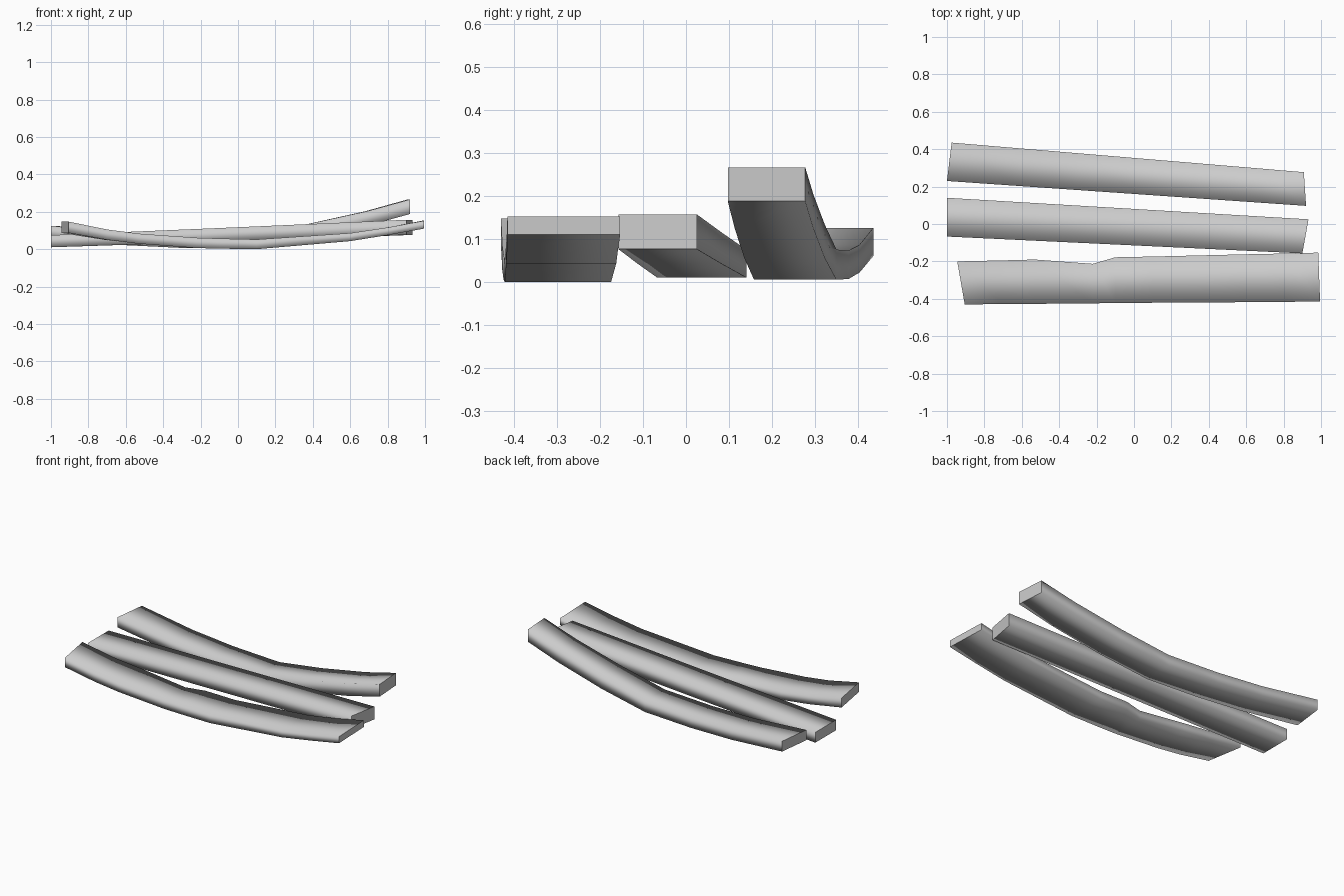
import bpy
import bmesh

if "Cube" in bpy.data.objects:
    bpy.data.objects.remove(bpy.data.objects["Cube"])


def plank(name, stations):
    """Each station: (x_front, y_front, x_back, y_back, z_bottom, z_top)."""
    bm = bmesh.new()
    rings = []
    for xf, yf, xb, yb, z0, z1 in stations:
        rings.append([bm.verts.new(p) for p in
                      ((xf, yf, z0), (xb, yb, z0), (xb, yb, z1), (xf, yf, z1))])
    for a, b in zip(rings, rings[1:]):
        for i in range(4):
            j = (i + 1) % 4
            bm.faces.new((a[i], a[j], b[j], b[i]))
    ends = [bm.faces.new(rings[0]), bm.faces.new(rings[-1])]
    for f in bm.faces:
        f.smooth = True
    for f in ends:
        for e in f.edges:
            e.smooth = False
    bmesh.ops.recalc_face_normals(bm, faces=bm.faces)
    me = bpy.data.meshes.new(name)
    bm.to_mesh(me)
    bm.free()
    ob = bpy.data.objects.new(name, me)
    bpy.context.collection.objects.link(ob)
    return ob


def tapered(left, right, profile):
    """Stations along a straight tapering plank; profile: (t, z_bottom, z_top)."""
    return [tuple(a + (b - a) * t for a, b in zip(left, right)) + (z0, z1)
            for t, z0, z1 in profile]


# back plank, curling up at its right end
plank("back_plank", tapered((-1.0, 0.23, -0.975, 0.435), (0.92, 0.097, 0.908, 0.277), [
    (0, 0.06, 0.125), (0.2, 0.022, 0.086), (0.36, 0.007, 0.073), (0.54, 0.005, 0.075),
    (0.71, 0.055, 0.132), (0.88, 0.125, 0.203), (1, 0.188, 0.266)]))

# middle plank, straight and leaning on the front one
plank("middle_plank", tapered((-1.0, -0.067, -1.0, 0.14), (0.9, -0.157, 0.933, 0.025), [
    (0, 0.01, 0.075), (0.5, 0.042, 0.115), (1, 0.076, 0.157)]))

# front plank, bowed, with a nick in its back edge
plank("front_plank", [
    (-0.905, -0.43, -0.945, -0.2, 0.087, 0.147),
    (-0.7, -0.428, -0.72, -0.195, 0.05, 0.105),
    (-0.53, -0.427, -0.53, -0.19, 0.029, 0.083),
    (-0.22, -0.424, -0.22, -0.213, 0.006, 0.061),
    (-0.1, -0.423, -0.1, -0.178, 0.003, 0.057),
    (0.1, -0.421, 0.1, -0.174, 0.0, 0.052),
    (0.6, -0.418, 0.6, -0.162, 0.043, 0.086),
    (0.8, -0.416, 0.8, -0.158, 0.075, 0.116),
    (0.995, -0.415, 0.985, -0.153, 0.11, 0.152)])
